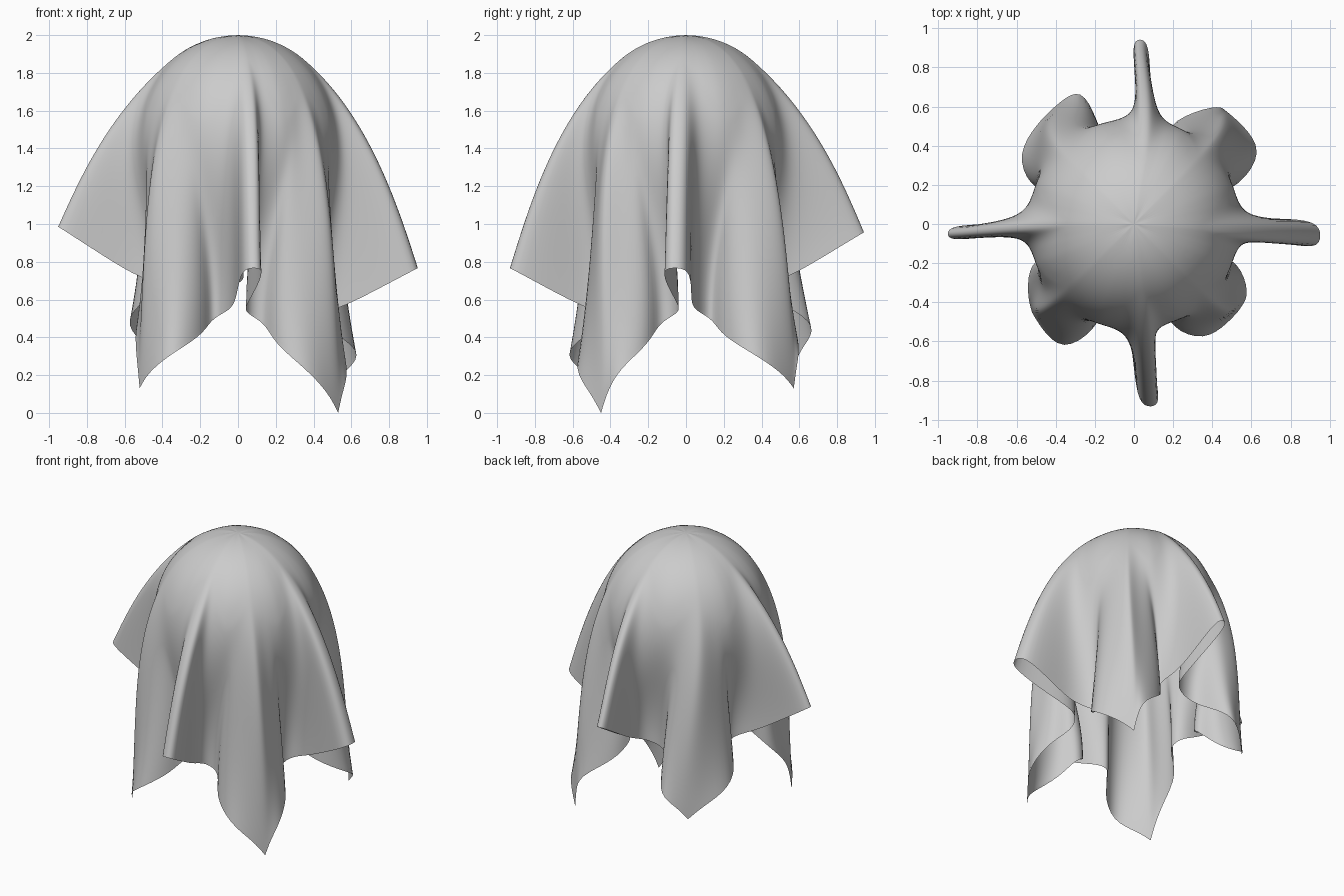
import bpy
from math import sin, cos, radians, degrees
from mathutils import Vector

if "Cube" in bpy.data.objects:
    bpy.data.objects.remove(bpy.data.objects["Cube"])

R, CZ = 0.54, 1.46           # hidden ball the cloth rests on
N_BALL, N_HANG = 7, 16       # rows on the ball / hanging freely

# side folds at 0, 90, 180, 270 deg:
# tip radius, tip sideways, neck sideways, root sideways, half width, tip z, hem slope
FINS = [(0.96, -0.06, 0.02, -0.03, 0.075, 0.77, 1.1),
        (0.95, -0.03, -0.08, -0.08, 0.045, 0.96, 1.25),
        (0.96, 0.05, 0.00, 0.00, 0.04, 0.99, 1.35),
        (0.94, 0.085, -0.02, 0.06, 0.06, 0.77, 1.1)]
# hanging corners at 45, 135, 225, 315 deg:
# tip angle, radius, z; then angle and radius of both rolled flanks
CORNERS = [(50, 0.745, 0.13, 29, 0.765, 55, 0.745),
           (126, 0.72, 0.28, 111, 0.75, 149, 0.70),
           (221, 0.69, 0.13, 213, 0.65, 241, 0.755),
           (319.7, 0.695, 0.0, 301, 0.70, 329, 0.69)]

# per strip from side fold (0) to corner (9): direction on ball, angle where it
# leaves the ball, tangent length, radius factor above the hem
PHI = [0, 3, 8, 14, 20.5, 26, 32, 38, 43, 45]
LEAVE = [39, 41, 50, 64, 76, 78, 73, 65, 59, 58]
PULL = [.45, .45, .42, .34, .3, .3, .3, .32, .45, .48]
ABOVE = [.89, .89, .92, .95, 1, 1, .92, .8, .93, .97]
FIN_R = [1.0, 0.975, 0.77, 0.58, 0.46]
FIN_DROP = [0, 0.01, 0.105, 0.19, 0.22]
COR_DROP = [0.1, 0.3, 0.56, 0.8, 1.0]


def polar(r, deg, z):
    return Vector((r * cos(radians(deg)), r * sin(radians(deg)), z))


def hem_point(k, side, i):
    """Point on the cloth edge for strip i of side fold k."""
    a = 90 * k
    rt, qt, qn, _, w, zf, slope = FINS[k]
    if i < 5:
        r = rt * FIN_R[i]
        f = max(0, (r - 0.45) / (rt - 0.45)) ** 0.8
        q = qn + (qt - qn) * f + side * (0, w, w * 0.8, 0.03, 0.06)[i]
        return polar(r, a, zf - slope * FIN_DROP[i]) + polar(q, a + 90, 0)
    j = i - 5
    ta, tr, zc, a0, r0, a1, r1 = CORNERS[k if side > 0 else k - 1]
    fa, fr = (a0, r0) if side > 0 else (a1, r1)
    base = a if (k or side > 0) else 360
    ang = (base + side * 20, base + side * 19.5, fa, (fa + 2 * ta) / 3, ta)[j]
    r = (0.43, 0.57, fr, (fr + 2 * tr) / 3, tr)[j]
    zn = zf - slope * FIN_DROP[4]
    return polar(r, ang, zn + (zc - zn) * COR_DROP[j])


def strip(k, side, i):
    """Line from the crown, over the ball, down to the hem."""
    shift = degrees(FINS[k][3] / 0.5) * (1 - PHI[i] / 45)
    d = 90 * k + side * PHI[i] + shift
    ball = lambda al: polar(R * sin(radians(al)), d, CZ + R * cos(radians(al)))
    pts = [ball(LEAVE[i] * n / N_BALL) for n in range(1, N_BALL + 1)]
    al = radians(LEAVE[i])
    p0, h = pts[-1], hem_point(k, side, i)
    p1 = p0 + polar(cos(al), d, -sin(al)) * PULL[i]
    if i < 4:                # pinch the side folds early
        across = polar(1, 90 * k + 90, 0)
        p1 += across * (h - p1).dot(across) * 0.45
    s = ABOVE[i]
    p2 = Vector((h.x * s, h.y * s, h.z + 0.45 * (1.5 - h.z)))
    for n in range(1, N_HANG + 1):
        t = n / N_HANG
        u = 1 - t
        pts.append(p0 * u**3 + p1 * 3 * u * u * t + p2 * 3 * u * t * t + h * t**3)
    return pts


# all strips around the cloth
strips = []
for k in range(4):
    strips += [strip(k, -1, i) for i in range(9, 0, -1)]
    strips += [strip(k, 1, i) for i in range(9)]

rows, cols = N_BALL + N_HANG, len(strips)
verts = [Vector((0, 0, CZ + R))] + [p for s in strips for p in s]
faces = []
for c in range(cols):
    a, b = 1 + c * rows, 1 + ((c + 1) % cols) * rows
    faces.append((0, a, b))
    faces += [(a + n, a + n + 1, b + n + 1, b + n) for n in range(rows - 1)]

# draped cloth, with the four corner tips kept sharp
mesh = bpy.data.meshes.new("draped_cloth")
mesh.from_pydata(verts, [], faces)
mesh.polygons.foreach_set("use_smooth", [True] * len(mesh.polygons))
crease = mesh.attributes.new("crease_vert", 'FLOAT', 'POINT')
for k in range(4):
    crease.data[(k * 18 + 1) * rows].value = 1.0
cloth = bpy.data.objects.new("draped_cloth", mesh)
bpy.context.collection.objects.link(cloth)
sub = cloth.modifiers.new("smooth", 'SUBSURF')
sub.levels = sub.render_levels = 2
